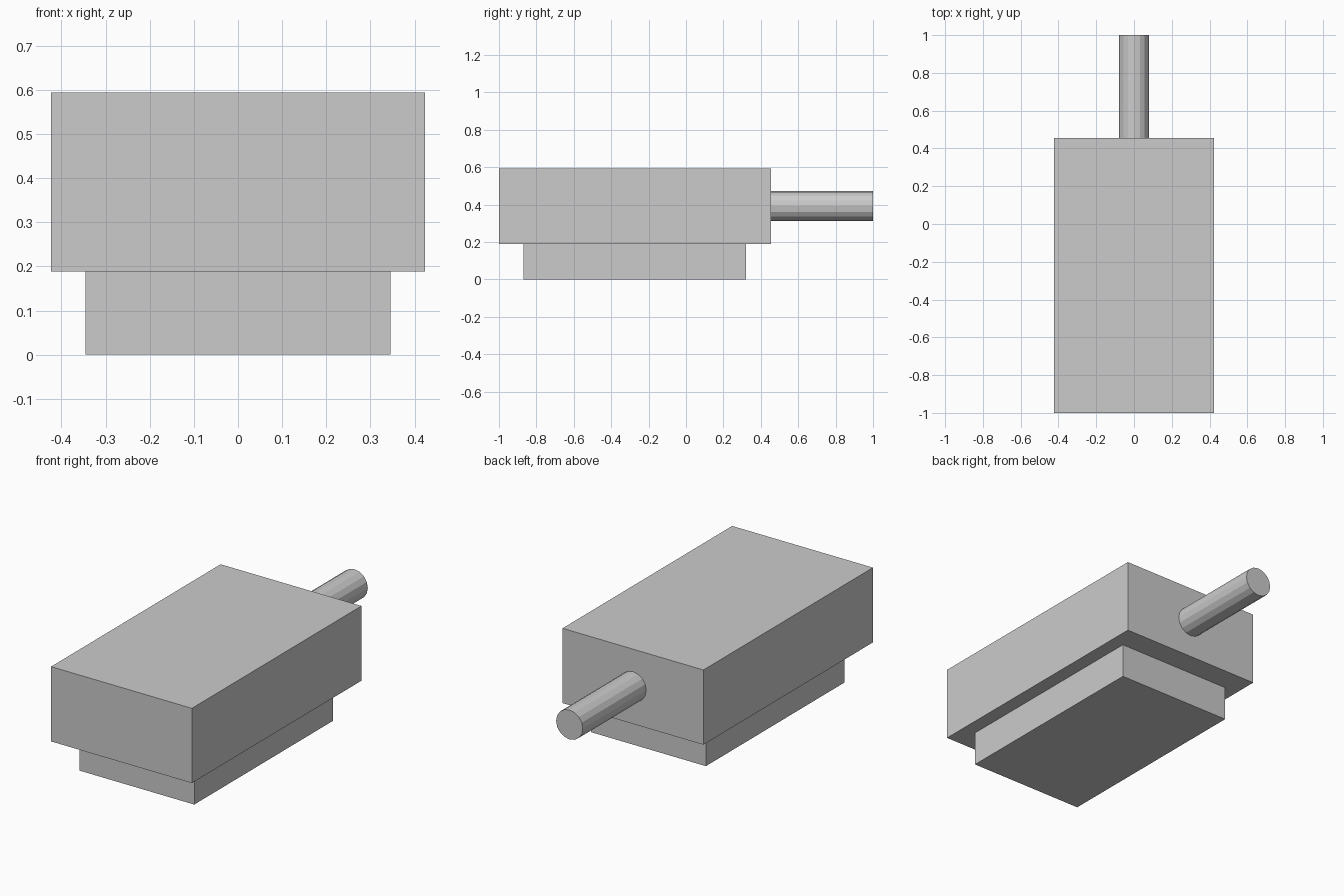
import bpy
import math

if "Cube" in bpy.data.objects:
    bpy.data.objects.remove(bpy.data.objects["Cube"])


def box(name, x, y, z):
    """Box spanning the given (min, max) ranges."""
    mid = [(a + b) / 2 for a, b in (x, y, z)]
    bpy.ops.mesh.primitive_cube_add(size=1, location=mid)
    obj = bpy.context.object
    obj.name = name
    obj.scale = [b - a for a, b in (x, y, z)]
    bpy.ops.object.transform_apply(location=False, rotation=False, scale=True)
    return obj


# Main housing and the narrower plinth beneath it
box("housing", (-0.423, 0.423), (-1.0, 0.455), (0.188, 0.594))
box("base_plinth", (-0.345, 0.345), (-0.868, 0.322), (0.0, 0.188))

# Round shaft out of the back face
y0, y1 = 0.453, 1.0
bpy.ops.mesh.primitive_cylinder_add(
    vertices=16, radius=0.08, depth=y1 - y0,
    location=(0, (y0 + y1) / 2, 0.392), rotation=(math.pi / 2, 0, 0))
bpy.context.object.name = "shaft"
